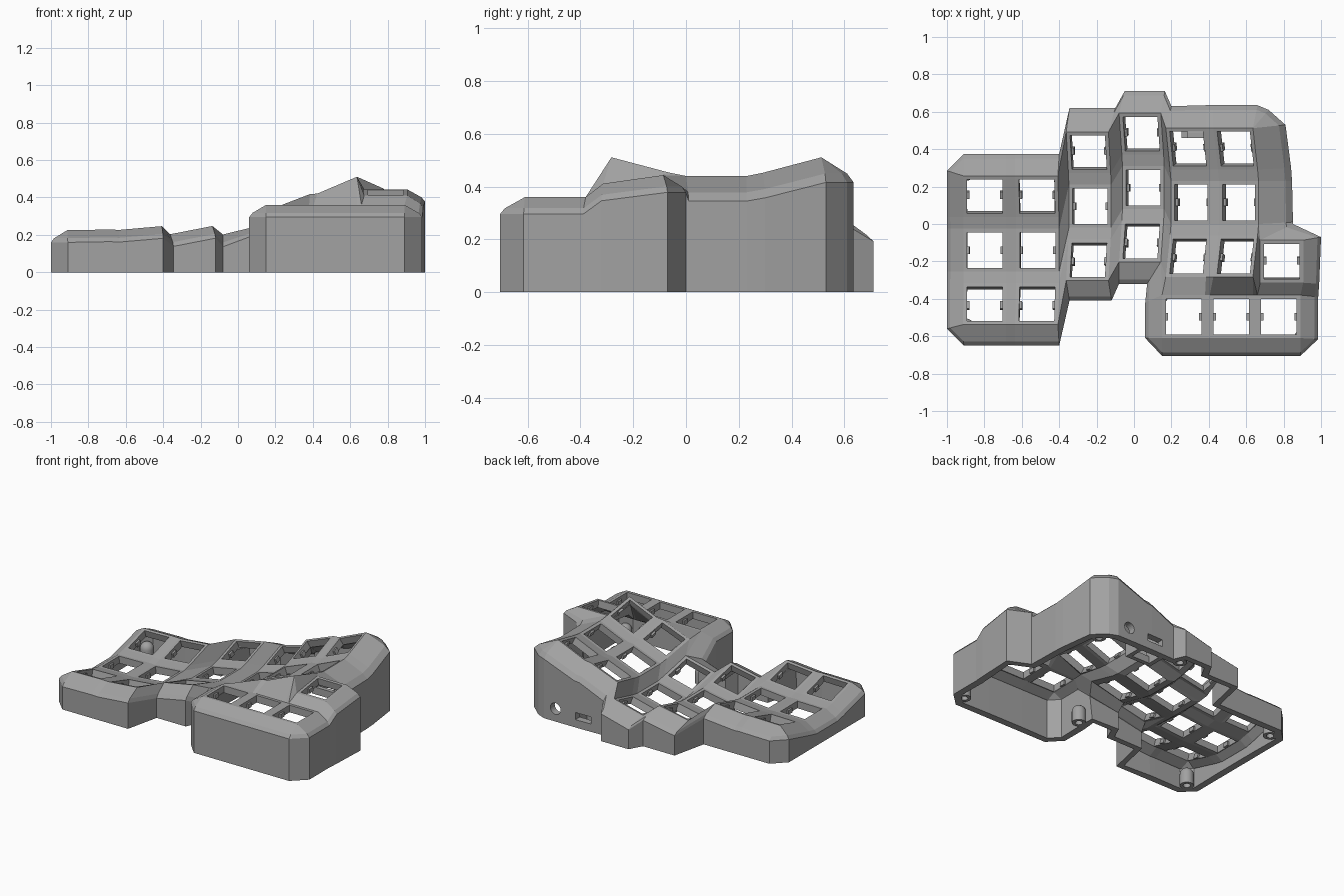
import bpy, bmesh, math
from mathutils import Matrix, Vector

cube = bpy.data.objects.get("Cube")
if cube:
    bpy.data.objects.remove(cube, do_unlink=True)

grey = bpy.data.materials.new("plain grey")
grey.use_nodes = True
GREY = (0.36, 0.36, 0.36, 1)
grey.diffuse_color = GREY
grey.node_tree.nodes["Principled BSDF"].inputs["Base Color"].default_value = GREY

MOUNT, HOLE, THICK = 0.115, 0.095, 0.05


def make_object(name, bm):
    mesh = bpy.data.meshes.new(name)
    bm.to_mesh(mesh)
    bm.free()
    mesh.materials.append(grey)
    obj = bpy.data.objects.new(name, mesh)
    bpy.context.collection.objects.link(obj)
    return obj


def add_box(bm, size, matrix):
    bmesh.ops.create_cube(bm, size=1, matrix=matrix @ Matrix.Diagonal((*size, 1)))


# Key placement: finger columns curve front to back and tilt sideways
columns = {  # centre x, centre y, height, sideways slope in degrees
    "A": (-0.797, -0.14, 0.15, 1), "B": (-0.515, -0.14, 0.16, 5),
    "C": (-0.235, 0.095, 0.15, 11), "D": (0.05, 0.195, 0.155, 14),
    "E": (0.305, 0.115, 0.305, 21), "F": (0.56, 0.115, 0.395, 23),
}
keys = {}
for col, (x, y, z, slope) in columns.items():
    base = Matrix.Translation((x, y, z)) @ Matrix.Rotation(math.radians(-slope), 4, "Y")
    for row, side in enumerate((1, 0, -1)):      # back, middle, front
        shift = Matrix.Translation((0, side * 0.287, 0.045 * abs(side)))
        keys[f"{col}{row}"] = base @ shift @ Matrix.Rotation(math.radians(16 * side), 4, "X")
for i in range(3):                               # thumb row
    keys[f"T{i}"] = Matrix.Translation((0.265 + 0.255 * i, -0.495, 0.36))
keys["U0"] = Matrix.Translation((0.79, -0.2, 0.427)) @ Matrix.Rotation(math.radians(8), 4, "X")

SIGNS = {"FL": (-1, -1), "FR": (1, -1), "BR": (1, 1), "BL": (-1, 1)}


def corner(name, half=MOUNT):
    sx, sy = SIGNS[name[2:]]
    return keys[name[:2]] @ Vector((sx * half, sy * half, 0))


shell = bmesh.new()


def face(*points):
    unique = []
    for p in points:
        p = Vector(p)
        if all((p - q).length > 1e-4 for q in unique):
            unique.append(p)
    if len(unique) > 2:
        shell.faces.new([shell.verts.new(p) for p in unique])


def web(names):
    face(*[corner(n) for n in names.split()])


# Key frames around square openings
ring = list(SIGNS)
for key in keys:
    for a, b in zip(ring, ring[1:] + ring[:1]):
        face(corner(key + a), corner(key + b), corner(key + b, HOLE), corner(key + a, HOLE))

# Webs between rows, columns and at their crossings
order = list(columns)
for i, c in enumerate(order):
    for r in range(2):
        web(f"{c}{r}FL {c}{r}FR {c}{r+1}BR {c}{r+1}BL")
    if i < len(order) - 1:
        n = order[i + 1]
        for r in range(3):
            web(f"{c}{r}FR {n}{r}FL {n}{r}BL {c}{r}BR")
            if r < 2:
                web(f"{c}{r}FR {n}{r}FL {n}{r+1}BL {c}{r+1}BR")

# Webs joining the thumb cluster to the finger columns
for names in ("T0FR T1FL T1BL T0BR", "T1FR T2FL T2BL T1BR", "T2BL T2BR U0FR U0FL",
              "D2FR E2FL T0BL", "E2FL E2FR T0BR T0BL", "E2FR F2FL T1BL T0BR",
              "F2FL F2FR T1BR T1BL", "F2FR T2BL T1BR", "F2FR U0FL T2BL",
              "F2FR F2BR U0BL U0FL", "F2BR F1FR U0BL"):
    web(names)

# Outline: frame corner, outer wall x and y (None keeps the corner's own value)
N = None
outline = [
    ("A2FL", -1, -.56), ("A2FL", -.91, -.65), ("A2FR", N, -.65), ("B2FL", N, -.65),
    ("B2FR", -.4, -.65), ("C2FL", -.345, -.41), ("C2FR", -.12, -.41), ("D2FL", -.08, -.32),
    ("D2FR", .07, -.32), ("T0BL", .06, -.42), ("T0FL", .06, -.61), ("T0FL", .15, -.705),
    ("T0FR", N, -.705), ("T1FL", N, -.705), ("T1FR", N, -.705), ("T2FL", N, -.705),
    ("T2FR", .89, -.705), ("T2FR", .985, -.615), ("T2BR", .985, -.39), ("U0FR", .99, -.32),
    ("U0BR", 1, -.07), ("U0BL", .85, 0), ("F1FR", .85, .01), ("F1BR", .845, N),
    ("F0FR", .84, .3), ("F0BR", .81, .53), ("F0BR", .72, .61), ("F0BR", .66, .635),
    ("F0BL", N, .635), ("E0BR", N, .635), ("E0BL", .2, .63), ("D0BR", .165, .71),
    ("D0BL", -.05, .71), ("C0BR", -.1, .62), ("C0BL", -.345, .62), ("B0BR", -.4, .375),
    ("B0BL", N, .375), ("A0BR", N, .375), ("A0BL", -.91, .375), ("A0BL", -1, .285),
    ("A0FL", -1, N), ("A1BL", -1, N), ("A1FL", -1, N), ("A2BL", -1, N),
]


def wall_profile(name, x, y):
    top = corner(name)
    drop = 0.095 if name[0] in "EF" else 0.065
    outer = Vector((top.x if x is None else x, top.y if y is None else y, top.z - drop))
    shoulder = top.lerp(outer, 0.8)
    shoulder.z = top.z - drop * 0.65
    return top, shoulder, outer, Vector((outer.x, outer.y, 0))


profiles = [wall_profile(*entry) for entry in outline]
for p, q in zip(profiles, profiles[1:] + profiles[:1]):
    for i in range(3):
        face(p[i], q[i], q[i + 1], p[i + 1])

bmesh.ops.remove_doubles(shell, verts=shell.verts, dist=1e-4)
bmesh.ops.recalc_face_normals(shell, faces=shell.faces)
if sum(f.normal.z * f.calc_area() for f in shell.faces) < 0:
    bmesh.ops.reverse_faces(shell, faces=shell.faces)
case = make_object("case_shell", shell)
solid = case.modifiers.new("thickness", "SOLIDIFY")
solid.thickness = THICK
solid.offset = -1

# Socket openings through the back wall
cutters = bmesh.new()
bmesh.ops.create_cone(cutters, cap_ends=True, segments=24, radius1=0.04, radius2=0.04, depth=0.2,
                      matrix=Matrix.Translation((0.57, 0.62, 0.09)) @ Matrix.Rotation(math.pi / 2, 4, "X"))
add_box(cutters, (0.12, 0.2, 0.05), Matrix.Translation((0.355, 0.62, 0.08)))
cutter = make_object("socket_cutter", cutters)
cutter.hide_render = True
cutter.hide_viewport = True
cut = case.modifiers.new("sockets", "BOOLEAN")
cut.object = cutter
cut.operation = "DIFFERENCE"
cut.solver = "EXACT"

# Small retaining nubs on both sides of every opening
nubs = bmesh.new()
for m in keys.values():
    for s in (-1, 1):
        add_box(nubs, (0.02, 0.04, 0.03), m @ Matrix.Translation((s * 0.092, 0, -0.033)))
make_object("switch_nubs", nubs)

# Domed screw posts, hollow from below
posts = bmesh.new()
R, BORE, H = 0.045, 0.024, 0.08
section = [(0, 0.07), (BORE, 0.07), (BORE, 0), (R, 0)]
section += [(R * math.cos(a), H + R * math.sin(a)) for a in (i * math.pi / 12 for i in range(7))]
for x, y in ((.9, -.61), (.735, .53), (.14, .62), (-.9, .275), (-.9, -.55), (.14, -.38)):
    verts = [posts.verts.new((x + r, y, z)) for r, z in section]
    edges = [posts.edges.new(pair) for pair in zip(verts, verts[1:])]
    bmesh.ops.spin(posts, geom=verts + edges, cent=(x, y, 0), axis=(0, 0, 1),
                   angle=2 * math.pi, steps=20)
bmesh.ops.remove_doubles(posts, verts=posts.verts, dist=1e-4)
bmesh.ops.recalc_face_normals(posts, faces=posts.faces)
post_obj = make_object("screw_posts", posts)
post_obj.data.shade_smooth()
post_obj.data.set_sharp_from_angle(angle=math.radians(35))

# Circuit board holder inside the back wall
holder = bmesh.new()
for x, w in ((0.27, 0.03), (0.44, 0.03)):
    add_box(holder, (w, 0.14, 0.12), Matrix.Translation((x, 0.53, 0.06)))
add_box(holder, (0.2, 0.03, 0.05), Matrix.Translation((0.355, 0.475, 0.025)))
make_object("board_holder", holder)
